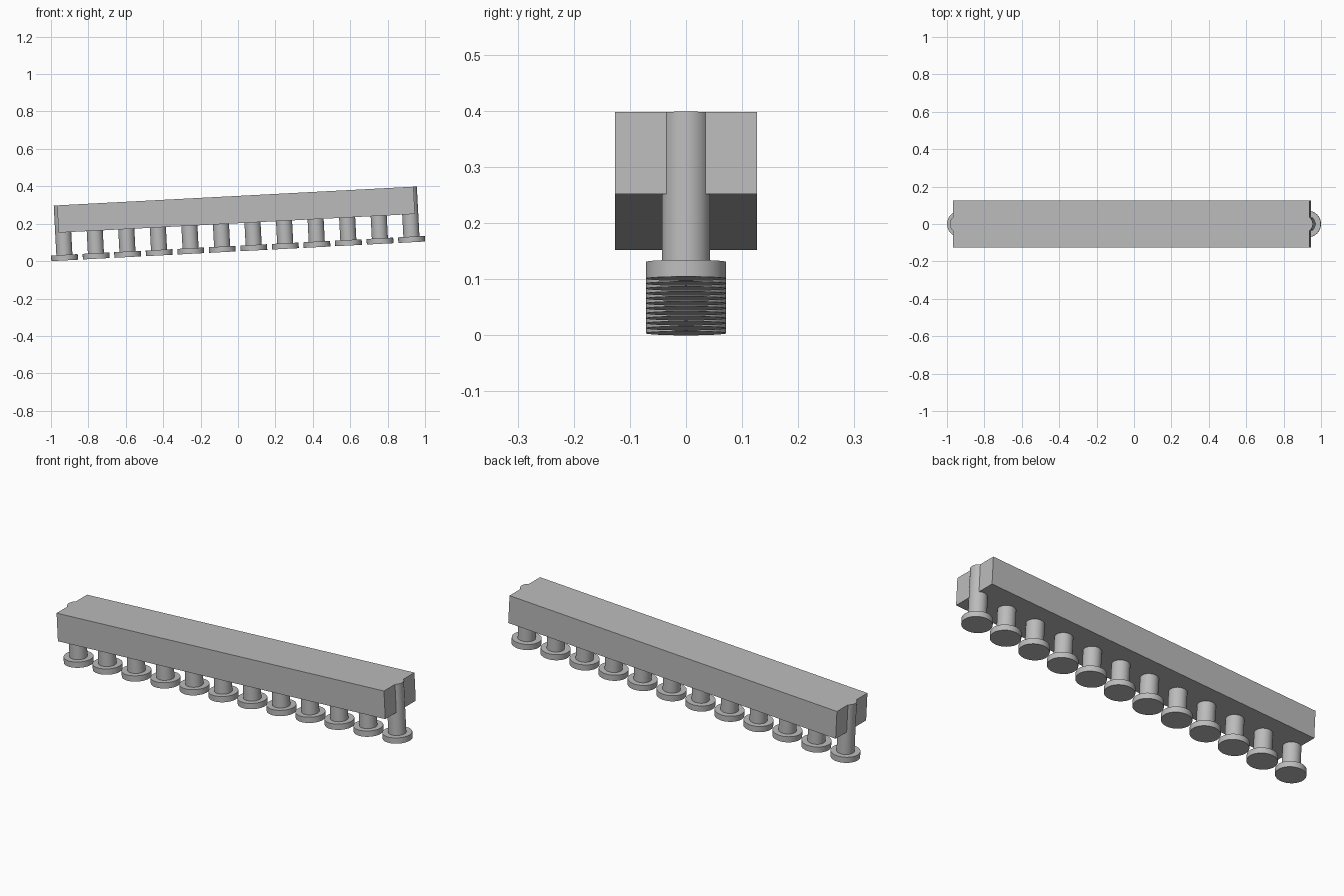
import bpy, bmesh
from math import radians, sin, cos, acos, pi
from mathutils import Matrix

cube = bpy.data.objects.get("Cube")
if cube:
    bpy.data.objects.remove(cube, do_unlink=True)

COUNT = 12
END_POST = 0.929                 # distance of the outer posts from the middle
POST_R, FOOT_R = 0.043, 0.0714
FOOT_TOP, BEAM_BOTTOM, BEAM_TOP = 0.03, 0.15, 0.296
BEAM_END, BEAM_HALF = 0.954, 0.1268
TILT = radians(3)

grey = bpy.data.materials.new("plain_grey")
grey.use_nodes = True
grey.diffuse_color = (0.5, 0.5, 0.5, 1)
grey.node_tree.nodes["Principled BSDF"].inputs["Base Color"].default_value = (0.5, 0.5, 0.5, 1)

# The whole assembly climbs gently towards +x
placement = Matrix.Translation((0.001, 0, 0.0524)) @ Matrix.Rotation(-TILT, 4, 'Y')


def prism(name, outline, bottom, top):
    """Extrude a flat outline upwards and tilt it into place."""
    bm = bmesh.new()
    face = bm.faces.new([bm.verts.new((x, y, bottom)) for x, y in outline])
    grown = bmesh.ops.extrude_face_region(bm, geom=[face], use_keep_orig=True)
    verts = [v for v in grown["geom"] if isinstance(v, bmesh.types.BMVert)]
    bmesh.ops.translate(bm, verts=verts, vec=(0, 0, top - bottom))
    bmesh.ops.recalc_face_normals(bm, faces=bm.faces)
    bm.transform(placement)
    mesh = bpy.data.meshes.new(name)
    bm.to_mesh(mesh)
    bm.free()
    mesh.materials.append(grey)
    obj = bpy.data.objects.new(name, mesh)
    bpy.context.collection.objects.link(obj)
    bpy.ops.object.select_all(action='DESELECT')
    obj.select_set(True)
    bpy.context.view_layer.objects.active = obj
    bpy.ops.object.shade_smooth_by_angle(angle=radians(30))
    return obj


def circle(x, radius, sides=48):
    return [(x + radius * cos(2 * pi * i / sides), radius * sin(2 * pi * i / sides))
            for i in range(sides)]


# Beam with a rounded rib at each end where the outer posts break through
half_arc = acos((BEAM_END - END_POST) / POST_R)
steps = 16
arc = [half_arc * (2 * i / steps - 1) for i in range(steps + 1)]
end = [(BEAM_END, -BEAM_HALF)]
end += [(END_POST + POST_R * cos(a), POST_R * sin(a)) for a in arc]
end += [(BEAM_END, BEAM_HALF)]
prism("beam", end + [(-x, -y) for x, y in end], BEAM_BOTTOM, BEAM_TOP)

# Row of posts, each standing on a round foot
for i in range(COUNT):
    x = END_POST * (2 * i / (COUNT - 1) - 1)
    prism(f"foot_{i + 1}", circle(x, FOOT_R), 0, FOOT_TOP)
    prism(f"post_{i + 1}", circle(x, POST_R), FOOT_TOP, BEAM_BOTTOM)
